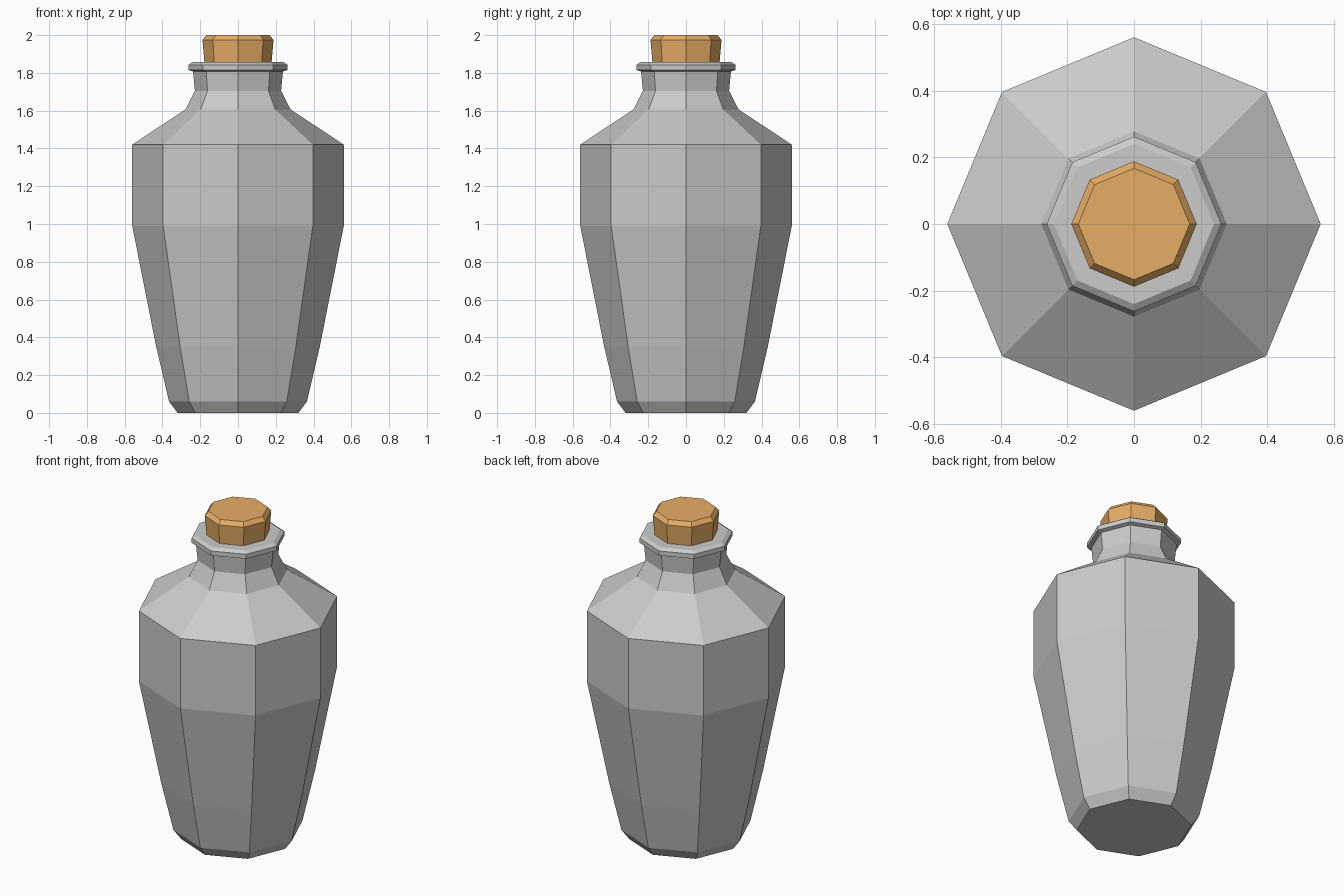
import bpy, bmesh
from math import cos, sin, tau

if "Cube" in bpy.data.objects:
    bpy.data.objects.remove(bpy.data.objects["Cube"])

SIDES = 8


def lathe(name, profile, color=None):
    """Revolve (radius, z) points into a flat-shaded, capped octagonal solid."""
    bm = bmesh.new()
    rings = [[bm.verts.new((r * cos(tau * i / SIDES), r * sin(tau * i / SIDES), z))
              for i in range(SIDES)] for r, z in profile]
    for low, high in zip(rings, rings[1:]):
        for i in range(SIDES):
            j = (i + 1) % SIDES
            bm.faces.new((low[i], low[j], high[j], high[i]))
    bm.faces.new(rings[0][::-1])
    bm.faces.new(rings[-1])
    mesh = bpy.data.meshes.new(name)
    bm.to_mesh(mesh)
    bm.free()
    obj = bpy.data.objects.new(name, mesh)
    bpy.context.collection.objects.link(obj)
    if color:
        mat = bpy.data.materials.new(name + "_material")
        mat.diffuse_color = color
        mat.use_nodes = True
        mat.node_tree.nodes["Principled BSDF"].inputs["Base Color"].default_value = mat.diffuse_color
        mesh.materials.append(mat)
    return obj


# Bottle: chamfered foot, tapered body, shoulder, neck and flared lip
lathe("bottle", [(0.32, 0), (0.365, 0.06), (0.433, 0.35), (0.56, 0.99),
                 (0.56, 1.42), (0.278, 1.607), (0.228, 1.705), (0.238, 1.808),
                 (0.262, 1.815), (0.262, 1.843), (0.24, 1.857)])

# Cork stopper: slightly flared with a bevelled top
lathe("cork", [(0.178, 1.857), (0.188, 1.975), (0.167, 2.0)],
      (0.8, 0.42, 0.13, 1))
